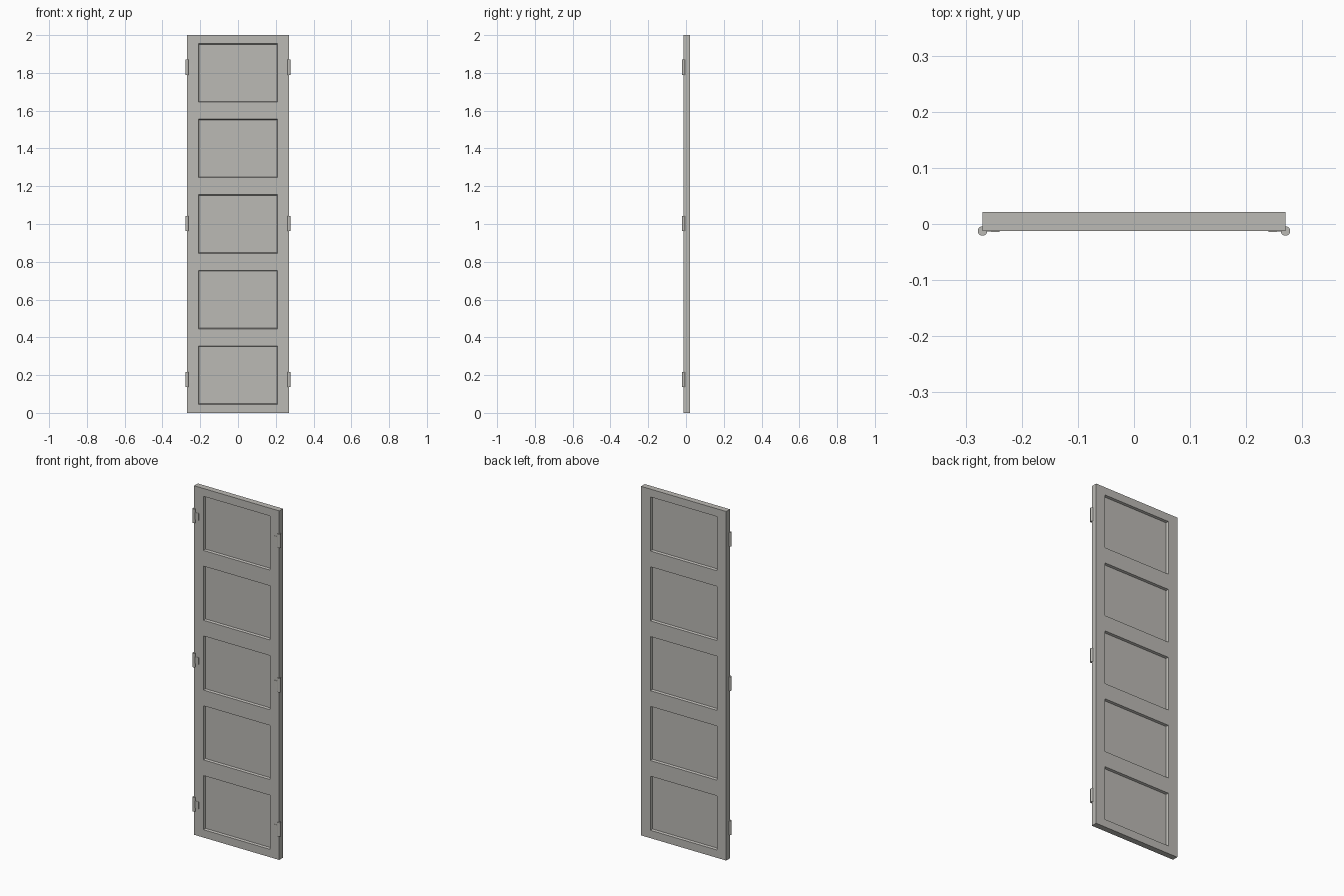
import bpy, bmesh, math
from mathutils import Matrix

if "Cube" in bpy.data.objects:
    bpy.data.objects.remove(bpy.data.objects["Cube"])

def material(name, rgb):
    m = bpy.data.materials.new(name)
    m.diffuse_color = (*rgb, 1)
    m.use_nodes = True
    m.node_tree.nodes["Principled BSDF"].inputs["Base Color"].default_value = m.diffuse_color
    return m

paint = material("warm grey paint", (0.50, 0.49, 0.46))

def finish(bm, name):
    bmesh.ops.recalc_face_normals(bm, faces=bm.faces)
    me = bpy.data.meshes.new(name)
    bm.to_mesh(me)
    bm.free()
    ob = bpy.data.objects.new(name, me)
    bpy.context.collection.objects.link(ob)
    me.materials.append(paint)
    return ob

# door slab: a grid of faces front and back, with the openings sunk in
FRONT, BACK, HALF, OPEN = -0.0122, 0.0215, 0.27, 0.21
DEPTH, TAPER = 0.0125, 0.004
xs = [-HALF, -OPEN, OPEN, HALF]
zs = [0.0] + [z for k in range(5) for z in (0.4 * k + 0.045, 0.4 * k + 0.355)] + [2.0]
bm = bmesh.new()
for y, inward in ((FRONT, 1), (BACK, -1)):
    v = [[bm.verts.new((x, y, z)) for z in zs] for x in xs]
    for i in range(3):
        for j in range(len(zs) - 1):
            ring = [v[i][j], v[i + 1][j], v[i + 1][j + 1], v[i][j + 1]]
            if i == 1 and j % 2 == 1:      # sloped moulding and flat panel
                cx, cz = 0, (zs[j] + zs[j + 1]) / 2
                inner = [bm.verts.new((p.co.x - math.copysign(TAPER, p.co.x - cx), y + inward * DEPTH,
                                       p.co.z - math.copysign(TAPER, p.co.z - cz))) for p in ring]
                for k in range(4):
                    n = (k + 1) % 4
                    bm.faces.new((ring[k], ring[n], inner[n], inner[k]))
                bm.faces.new(inner)
            else:
                bm.faces.new(ring)
# outer edges of the slab
bmesh.ops.bridge_loops(bm, edges=[e for e in bm.edges if e.is_boundary])
finish(bm, "door_panel")

# hinges: knuckle barrel and a thin leaf lying on the front face
for side, label in ((-1, "left"), (1, "right")):
    for z, level in ((0.177, "lower"), (1.003, "middle"), (1.83, "upper")):
        bm = bmesh.new()
        bmesh.ops.create_cone(bm, cap_ends=True, segments=16, radius1=0.0085, radius2=0.0085,
                              depth=0.08, matrix=Matrix.Translation((side * HALF, -0.0125, z)))
        barrel = finish(bm, f"{label}_{level}_hinge_barrel")
        for p in barrel.data.polygons:
            p.use_smooth = len(p.vertices) == 4
        barrel.data.set_sharp_from_angle(angle=math.radians(40))
        bm = bmesh.new()
        bmesh.ops.create_cube(bm, size=1, matrix=Matrix.Translation((side * 0.255, -0.0128, z))
                              @ Matrix.Rotation(side * math.radians(2), 4, 'Z')
                              @ Matrix.Diagonal((0.03, 0.002, 0.04, 1)))
        finish(bm, f"{label}_{level}_hinge_leaf")
